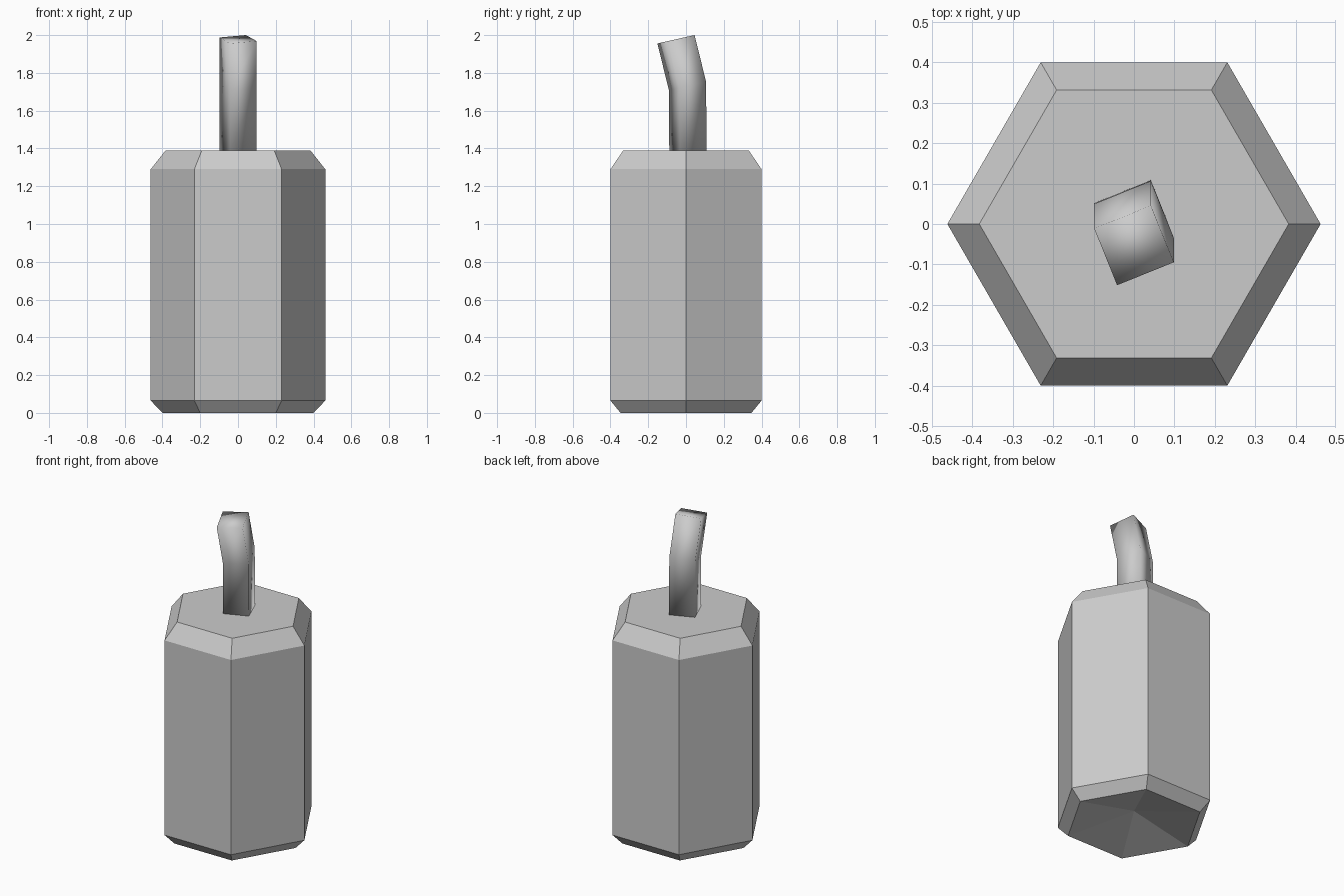
import bpy, bmesh
from math import cos, sin, pi, radians
from mathutils import Vector

if "Cube" in bpy.data.objects:
    bpy.data.objects.remove(bpy.data.objects["Cube"])

GREY = (0.6, 0.6, 0.6, 1)
grey = bpy.data.materials.new("plain grey")
grey.use_nodes = True
grey.diffuse_color = GREY
grey.node_tree.nodes["Principled BSDF"].inputs["Base Color"].default_value = GREY


def polygon(sides, radius, turn=0):
    return [Vector((radius * cos(turn + 2 * pi * i / sides),
                    radius * sin(turn + 2 * pi * i / sides), 0)) for i in range(sides)]


def loft(name, rings, smooth, dent=0):
    """Bridge rings of points, cap both ends, and optionally dent the base."""
    bm = bmesh.new()
    loops = [[bm.verts.new(p) for p in ring] for ring in rings]
    n = len(loops[0])
    for low, high in zip(loops, loops[1:]):
        for i in range(n):
            j = (i + 1) % n
            bm.faces.new((low[i], low[j], high[j], high[i]))
    bm.faces.new(loops[-1])
    base = bm.faces.new(loops[0][::-1])
    if dent:
        hub = bmesh.ops.poke(bm, faces=[base])["verts"][0]
        hub.co.z += dent
    bmesh.ops.recalc_face_normals(bm, faces=bm.faces)
    for face in bm.faces:
        face.smooth = smooth
    mesh = bpy.data.meshes.new(name)
    bm.to_mesh(mesh)
    bm.free()
    mesh.materials.append(grey)
    obj = bpy.data.objects.new(name, mesh)
    bpy.context.collection.objects.link(obj)
    return obj


# Hexagonal body with chamfered rims and a shallow hollow underneath
profile = [(0.40, 0), (0.462, 0.065), (0.462, 1.29), (0.383, 1.39)]
loft("body", [[p + Vector((0, 0, z)) for p in polygon(6, r)] for r, z in profile],
     False, dent=0.085)

# Square wick: centre y, centre z and forward slope of each ring
wick_path = [(0.01, 1.385, 0), (0.008, 1.73, 0.22), (-0.053, 1.978, 0.225)]
square = polygon(4, 0.107, radians(67))
loft("wick", [[p + Vector((0, y, z + slope * p.y)) for p in square]
              for y, z, slope in wick_path], True)
